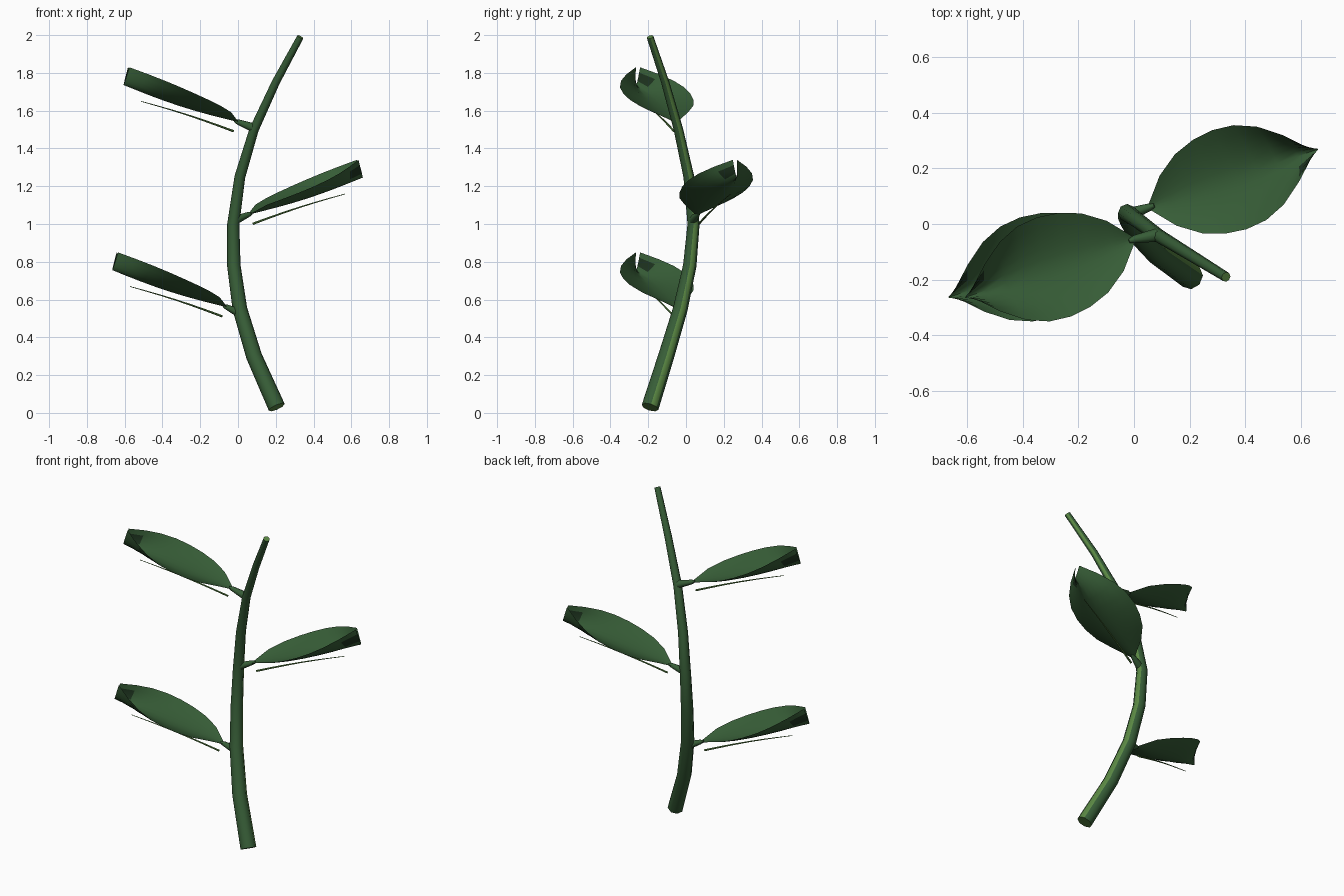
import bpy
import bmesh
import math
from mathutils import Vector, Matrix

cube = bpy.data.objects.get("Cube")
if cube:
    bpy.data.objects.remove(cube)


def make_material(name, rgb):
    mat = bpy.data.materials.new(name)
    mat.use_nodes = True
    mat.diffuse_color = (*rgb, 1)
    bsdf = next(n for n in mat.node_tree.nodes if n.type == 'BSDF_PRINCIPLED')
    bsdf.inputs["Base Color"].default_value = (*rgb, 1)
    bsdf.inputs["Roughness"].default_value = 0.8
    return mat


leaf_green = make_material("leaf_green", (0.038, 0.11, 0.038))
light_green = make_material("light_green", (0.1, 0.24, 0.055))
dark_green = make_material("dark_green", (0.012, 0.032, 0.013))


def finish(name, bm, mats, matrix=Matrix()):
    mesh = bpy.data.meshes.new(name)
    bm.to_mesh(mesh)
    bm.free()
    for mat in mats:
        mesh.materials.append(mat)
    obj = bpy.data.objects.new(name, mesh)
    obj.matrix_world = matrix
    bpy.context.collection.objects.link(obj)
    bpy.ops.object.select_all(action='DESELECT')
    obj.select_set(True)
    bpy.context.view_layer.objects.active = obj
    bpy.ops.object.shade_smooth_by_angle(angle=math.radians(50))
    return obj


def tube(name, points, radii, sides, mats, matrix=Matrix(), light_side=None):
    """Tapered tube along a path; light_side is the strip using the second material."""
    pts = [Vector(p) for p in points]
    bm = bmesh.new()
    rings = []
    for i, p in enumerate(pts):
        tangent = (pts[min(i + 1, len(pts) - 1)] - pts[max(i - 1, 0)]).normalized()
        ref = Vector((1, 0, 0)) if abs(tangent.x) < 0.7 else Vector((0, 0, 1))
        a = (ref - tangent * ref.dot(tangent)).normalized()
        b = tangent.cross(a)
        ring = []
        for k in range(sides):
            t = math.tau * k / sides
            ring.append(bm.verts.new(p + radii[i] * (math.cos(t) * a + math.sin(t) * b)))
        rings.append(ring)
    for low, high in zip(rings, rings[1:]):
        for k in range(sides):
            n = (k + 1) % sides
            face = bm.faces.new((low[k], low[n], high[n], high[k]))
            face.material_index = int(k == light_side)
    caps = [bm.faces.new(rings[0][::-1]), bm.faces.new(rings[-1])]
    for cap in caps:
        cap.material_index = len(mats) - 1
    return finish(name, bm, mats, matrix)


# Curved main stem with a pale strip and pale cut ends
stem_path = [(0.205, -0.19, 0.03), (0.085, -0.105, 0.3), (0.01, -0.03, 0.55),
             (-0.022, 0.02, 0.78), (-0.025, 0.04, 1.0), (0.01, 0.015, 1.25),
             (0.085, -0.04, 1.5), (0.2, -0.11, 1.75), (0.33, -0.19, 1.99)]
stem_radii = [0.046 - 0.0035 * i for i in range(len(stem_path))]
tube("stem", stem_path, stem_radii, 8, [leaf_green, light_green], light_side=0)

# Leaf: cupped blade whose rim stays raised right up to the pinched tip
LENGTH, ROWS, COLS = 0.67, 8, 10
HALF_WIDTHS = [0.01, 0.095, 0.15, 0.178, 0.188, 0.18, 0.148, 0.09, 0.012]


def leaf_blade(name, matrix):
    bm = bmesh.new()
    grid = []
    for i, width in enumerate(HALF_WIDTHS):
        u = i / ROWS
        row = []
        for j in range(COLS + 1):
            v = 2 * j / COLS - 1
            belly = -0.015 * math.sin(math.pi * u)
            lift = 0.098 * math.sqrt(u) * abs(v) ** 1.6
            row.append(bm.verts.new((LENGTH * u, width * v, belly + lift)))
        grid.append(row)
    for i in range(ROWS):
        for j in range(COLS):
            face = bm.faces.new((grid[i][j], grid[i + 1][j],
                                 grid[i + 1][j + 1], grid[i][j + 1]))
            # Dark patch on one side of the tip
            face.material_index = int(i == ROWS - 1 and j in (1, 2))
    return finish(name, bm, [leaf_green, dark_green], matrix)


def leaf(name, joint, base, heading):
    pitch = math.radians(-17)
    matrix = (Matrix.Translation(base) @ Matrix.Rotation(math.radians(heading), 4, 'Z')
              @ Matrix.Rotation(pitch, 4, 'Y'))
    leaf_blade(name + "_blade", matrix)
    # Short stalk joining the stem and the blade
    tip = matrix @ Vector((0.02, 0, 0))
    tube(name + "_stalk", [joint, base, tip], [0.024, 0.014, 0.007], 8, [leaf_green])
    # Fine rib hanging just below the blade
    rib = [(0.01 + 0.09 * k, 0, -0.054 + 0.007 * math.sin(math.pi * k / 6))
           for k in range(7)]
    tube(name + "_rib", rib, [0.006 - 0.0007 * k for k in range(7)], 6,
         [light_green], matrix)


leaf("lower_leaf", (0.005, -0.035, 0.53), (-0.06, -0.055, 0.56), 199)
leaf("middle_leaf", (-0.015, 0.035, 1.02), (0.055, 0.06, 1.05), 19)
leaf("upper_leaf", (0.08, -0.04, 1.51), (0.0, -0.055, 1.54), 199)
